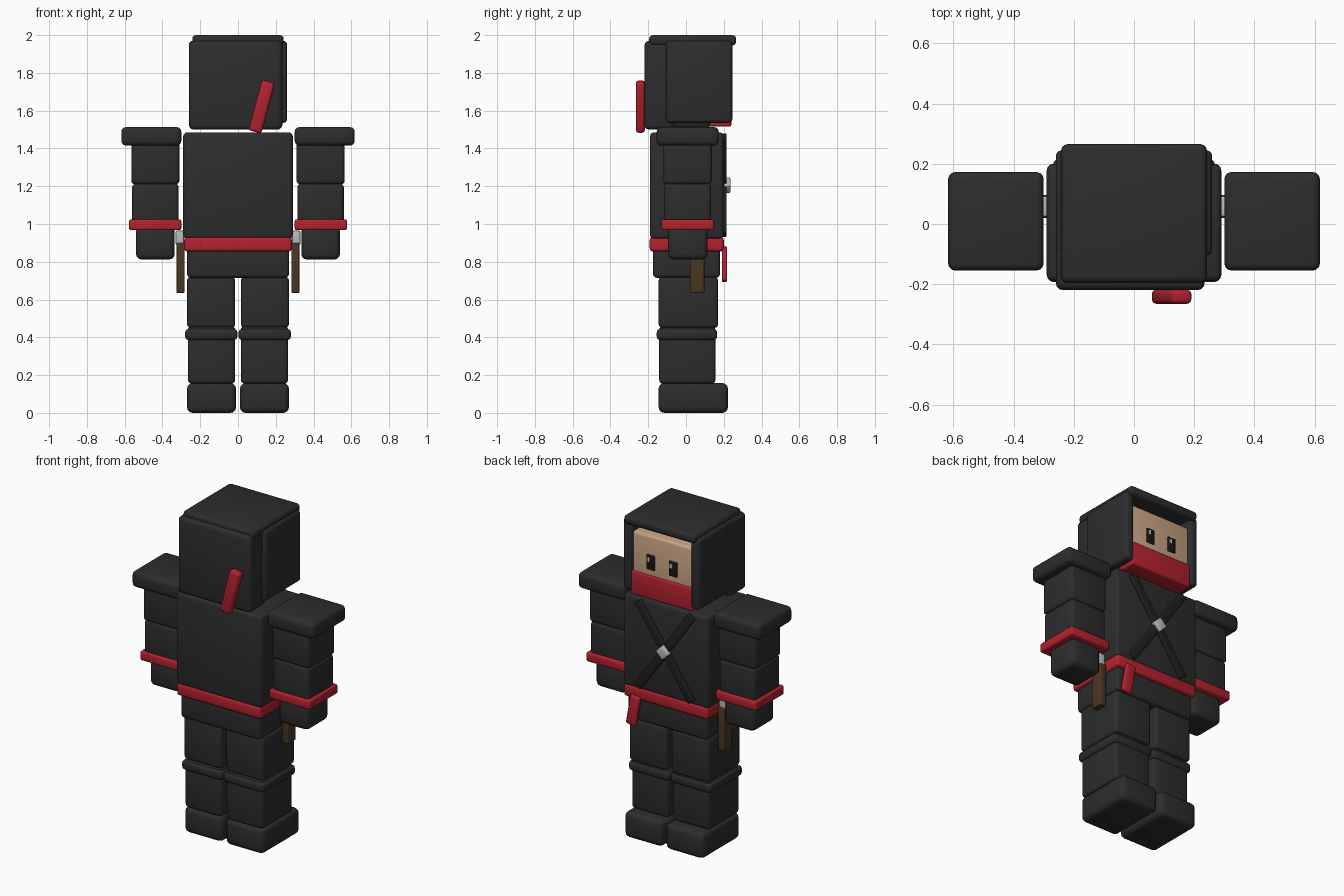
import bpy, bmesh, math
from mathutils import Matrix

if "Cube" in bpy.data.objects:
    bpy.data.objects.remove(bpy.data.objects["Cube"])


def material(name, r, g, b):
    m = bpy.data.materials.new(name)
    m.use_nodes = True
    m.diffuse_color = (r, g, b, 1)
    bsdf = m.node_tree.nodes["Principled BSDF"]
    bsdf.inputs["Base Color"].default_value = (r, g, b, 1)
    bsdf.inputs["Roughness"].default_value = 0.8
    return m


CLOTH = material("charcoal cloth", 0.026, 0.026, 0.026)
STRAP = material("dark strap", 0.014, 0.014, 0.014)
RED = material("crimson sash", 0.45, 0.016, 0.028)
SKIN = material("skin", 0.58, 0.37, 0.23)
BLACK = material("eye black", 0.008, 0.008, 0.009)
WHITE = material("eye glint", 0.6, 0.6, 0.62)
STEEL = material("steel", 0.48, 0.5, 0.53)
WOOD = material("brown grip", 0.07, 0.038, 0.016)


def block(name, mat, x, y, z, bevel=0.02, tilt=0):
    """Rounded box from (min, max) ranges, tilted in degrees about its own y axis."""
    size = [r[1] - r[0] for r in (x, y, z)]
    bm = bmesh.new()
    bmesh.ops.create_cube(bm, size=1, matrix=Matrix.Diagonal((*size, 1)))
    if bevel:
        bmesh.ops.bevel(bm, geom=bm.edges[:], offset=min(bevel, min(size) * 0.4),
                        segments=3, profile=0.5, affect='EDGES')
    mesh = bpy.data.meshes.new(name)
    bm.to_mesh(mesh)
    bm.free()
    mesh.materials.append(mat)
    obj = bpy.data.objects.new(name, mesh)
    obj.location = [sum(r) / 2 for r in (x, y, z)]
    obj.rotation_euler.y = math.radians(tilt)
    bpy.context.collection.objects.link(obj)
    return obj


def pair(name, mat, x, y, z, bevel=0.02):
    """The same block on both sides of the body."""
    block("left_" + name, mat, x, y, z, bevel)
    block("right_" + name, mat, (-x[1], -x[0]), y, z, bevel)


# Head and hood
block("head_core", CLOTH, (-0.22, 0.22), (-0.15, 0.13), (1.51, 1.96))
block("hood_back", CLOTH, (-0.26, 0.235), (-0.22, -0.06), (1.5, 1.97), 0.025)
block("hood_top", CLOTH, (-0.242, 0.242), (-0.195, 0.265), (1.945, 2.0))
pair("hood_side", CLOTH, (0.2, 0.26), (-0.105, 0.245), (1.535, 1.97))
block("face", SKIN, (-0.205, 0.205), (0.1, 0.23), (1.53, 1.9), 0.015)
block("face_mask", RED, (-0.21, 0.21), (0.11, 0.24), (1.515, 1.66), 0.012)
block("hood_tail", RED, (0.09, 0.16), (-0.265, -0.218), (1.483, 1.759), 0.015, 15)

# Eyes with glints
for side, cx in (("left", 0.076), ("right", -0.076)):
    block(side + "_eye", BLACK, (cx - 0.027, cx + 0.027), (0.226, 0.238),
          (1.695, 1.785), 0.008)
    block(side + "_eye_glint", WHITE, (cx + 0.002, cx + 0.018), (0.234, 0.241),
          (1.745, 1.772), 0)

# Torso, crossed straps and buckle
block("torso", CLOTH, (-0.29, 0.29), (-0.19, 0.198), (0.92, 1.485))
for side, angle in (("left", 35), ("right", -35)):
    block(side + "_chest_strap", STRAP, (-0.025, 0.025), (0.19, 0.215),
          (0.885, 1.525), 0.006, angle)
block("buckle", STEEL, (-0.032, 0.032), (0.2, 0.235), (1.173, 1.237), 0.008, 45)

# Belt and pelvis
block("belt", RED, (-0.285, 0.285), (-0.192, 0.2), (0.855, 0.93), 0.015)
block("belt_tail", RED, (0.18, 0.245), (0.19, 0.218), (0.695, 0.88), 0.01, -10)
block("pelvis", CLOTH, (-0.27, 0.27), (-0.175, 0.18), (0.715, 0.9))

# Legs
pair("thigh", CLOTH, (0.015, 0.27), (-0.145, 0.17), (0.45, 0.72))
pair("shin", CLOTH, (0.015, 0.265), (-0.142, 0.156), (0.155, 0.46))
pair("knee_band", CLOTH, (0.003, 0.28), (-0.155, 0.165), (0.385, 0.445))
pair("foot", CLOTH, (0.01, 0.27), (-0.145, 0.222), (0, 0.158), 0.03)

# Arms
pair("shoulder_pad", CLOTH, (0.3, 0.618), (-0.155, 0.173), (1.415, 1.513), 0.025)
pair("upper_arm", CLOTH, (0.31, 0.565), (-0.12, 0.137), (1.21, 1.45))
pair("forearm", CLOTH, (0.315, 0.56), (-0.117, 0.133), (0.99, 1.215))
pair("wrist_band", RED, (0.3, 0.577), (-0.13, 0.148), (0.967, 1.025), 0.012)
pair("hand", CLOTH, (0.335, 0.54), (-0.095, 0.115), (0.812, 0.99), 0.03)

# Sheathed knives at the hips
pair("knife_grip", WOOD, (0.282, 0.325), (0.02, 0.097), (0.635, 0.9), 0.006)
pair("knife_clip", STEEL, (0.287, 0.33), (0.025, 0.092), (0.89, 0.965), 0.006)

# Smooth rounded edges
bpy.ops.object.select_all(action='DESELECT')
for obj in bpy.context.collection.objects:
    if obj.type == 'MESH':
        obj.select_set(True)
        bpy.context.view_layer.objects.active = obj
bpy.ops.object.shade_smooth_by_angle(angle=math.radians(40))
